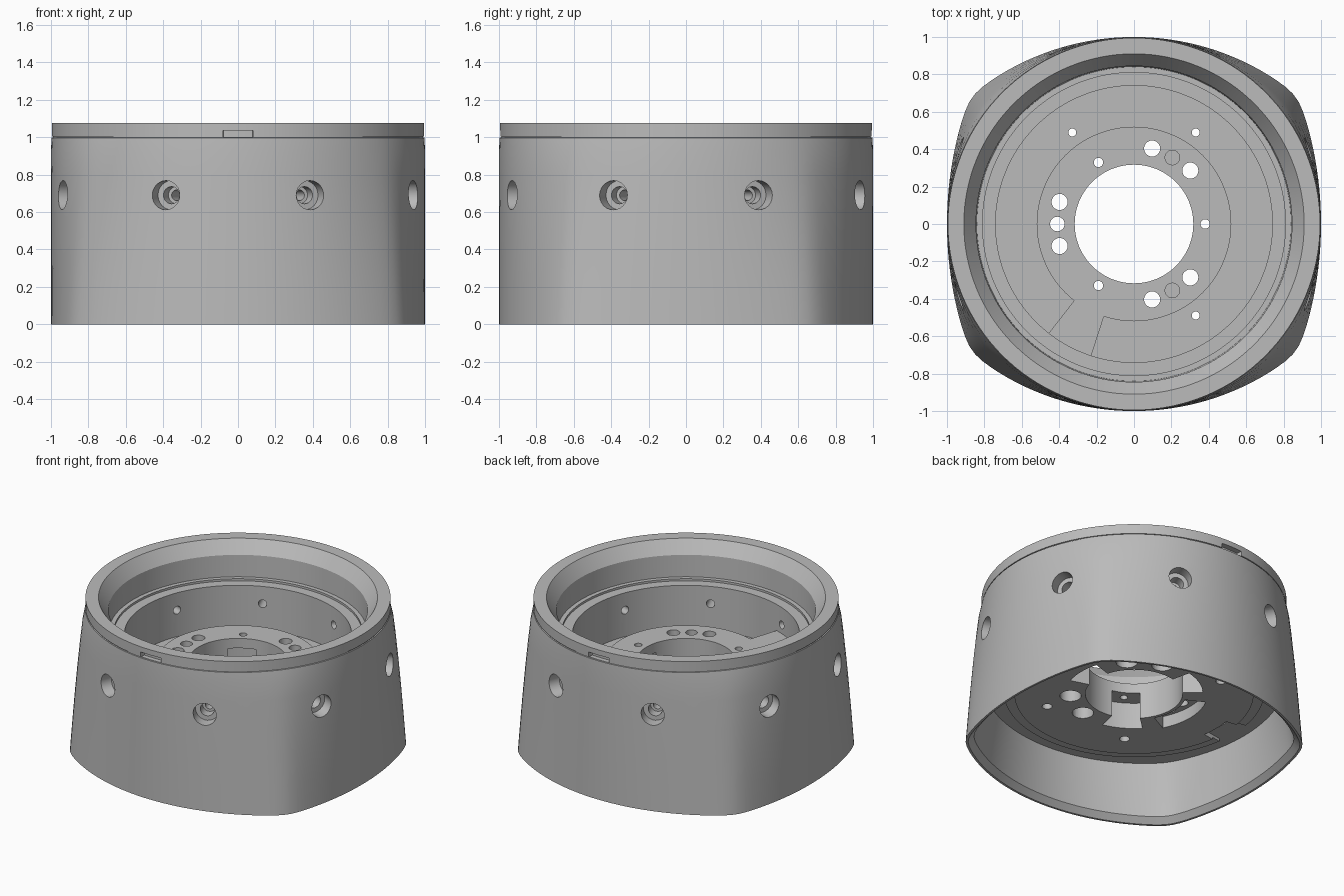
import bpy, bmesh, math
from mathutils import Matrix, Vector

if "Cube" in bpy.data.objects:
    bpy.data.objects.remove(bpy.data.objects["Cube"])

grey = bpy.data.materials.new("plain_grey")
grey.use_nodes = True
GREY = (0.5, 0.5, 0.5, 1)
grey.diffuse_color = GREY
grey.node_tree.nodes["Principled BSDF"].inputs["Base Color"].default_value = GREY

SEGMENTS = 128


def make_object(name, bm):
    bmesh.ops.recalc_face_normals(bm, faces=bm.faces[:])
    mesh = bpy.data.meshes.new(name)
    bm.to_mesh(mesh)
    bm.free()
    mesh.materials.append(grey)
    obj = bpy.data.objects.new(name, mesh)
    bpy.context.collection.objects.link(obj)
    return obj


def select(obj):
    bpy.ops.object.select_all(action="DESELECT")
    obj.select_set(True)
    bpy.context.view_layer.objects.active = obj


def arc_reach(radius, along):
    """Distance from the centre to a large arc that passes through 1 on its axis."""
    offset = radius - 1
    return math.sqrt(radius ** 2 - offset ** 2 * (1 - along ** 2)) - offset * along


def skirt_shape(angle):
    """Outline of four bowed sides with rounded corners."""
    side = arc_reach(1.95, abs(math.cos(angle)))
    front = arc_reach(1.37, abs(math.sin(angle)))
    p = 60
    return (side ** -p + front ** -p) ** (-1 / p)


def ring_solid(name, profile):
    """Closed ring from (radius, z, amount of skirt shape) points."""
    bm = bmesh.new()
    columns = []
    for i in range(SEGMENTS):
        a = math.tau * i / SEGMENTS
        column = []
        for r, z, amount in profile:
            rr = r * (1 + (skirt_shape(a) - 1) * amount)
            column.append(bm.verts.new((rr * math.cos(a), rr * math.sin(a), z)))
        columns.append(column)
    count = len(profile)
    for i in range(SEGMENTS):
        left, right = columns[i], columns[(i + 1) % SEGMENTS]
        for j in range(count):
            k = (j + 1) % count
            bm.faces.new((left[j], right[j], right[k], left[k]))
    return make_object(name, bm)


def add_cylinder(bm, start, end, radius):
    start, end = Vector(start), Vector(end)
    axis = end - start
    turn = axis.to_track_quat("Z", "Y").to_matrix().to_4x4()
    bmesh.ops.create_cone(bm, cap_ends=True, segments=24, radius1=radius,
                          radius2=radius, depth=axis.length,
                          matrix=Matrix.Translation((start + end) / 2) @ turn)


def add_sector(bm, inner, outer, middle, half, z0, z1):
    """Arc-shaped block, angles in degrees."""
    steps = 10
    outline = []
    for radius, direction in ((inner, 1), (outer, -1)):
        for i in range(steps + 1):
            a = math.radians(middle + direction * half * (2 * i / steps - 1))
            outline.append((radius * math.cos(a), radius * math.sin(a)))
    low = [bm.verts.new((x, y, z0)) for x, y in outline]
    high = [bm.verts.new((x, y, z1)) for x, y in outline]
    bm.faces.new(low)
    bm.faces.new(high)
    for i in range(len(low)):
        k = (i + 1) % len(low)
        bm.faces.new((low[i], low[k], high[k], high[i]))


def cut(target, bm):
    cutter = make_object("cutter", bm)
    cutter.hide_render = True
    mod = target.modifiers.new("cut", "BOOLEAN")
    mod.operation = "DIFFERENCE"
    mod.solver = "EXACT"
    mod.object = cutter
    select(target)
    bpy.ops.object.modifier_apply(modifier=mod.name)
    bpy.data.objects.remove(cutter)


def polar(radius, degrees, z):
    a = math.radians(degrees)
    return (radius * math.cos(a), radius * math.sin(a), z)


# Housing: round lip on top, four-sided skirt below
outside = [(1.0, z, (1 - z) ** 0.75) for z in (0, 0.2, 0.4, 0.6, 0.8, 0.92)]
lip = [(0.997, 0.997, 0), (0.989, 0.998, 0), (0.989, 1.004, 0),
       (0.995, 1.005, 0), (0.995, 1.075, 0), (0.91, 1.075, 0)]
inside = [(0.845, 0.985, 0), (0.84, 0.83, 0), (0.81, 0.83, 0), (0.81, 0.815, 0),
          (0.74, 0.815, 0), (0.74, 0.405, 0), (0.94, 0.405, 0.4),
          (0.95, 0.2, 0.75), (0.95, 0.04, 1), (0.985, 0, 1)]
housing = ring_solid("housing", outside + lip + inside)

# Stepped radial screw holes, eight around the wall
for radius, depth in ((0.078, 0.93), (0.046, 0.86), (0.028, 0.70)):
    bm = bmesh.new()
    for i in range(8):
        angle = 22.5 + 45 * i
        add_cylinder(bm, polar(depth, angle, 0.69), polar(1.2, angle, 0.69), radius)
    cut(housing, bm)

# Small slots under the lip, front and back
bm = bmesh.new()
for angle in (90, 270):
    add_sector(bm, 0.955, 1.05, angle, 4.7, 1.001, 1.037)
cut(housing, bm)

# Mounting plate: floor, raised hub ring and centre bore
plate = ring_solid("mounting_plate", [
    (0.317, 0.63, 0), (0.52, 0.63, 0), (0.52, 0.50, 0), (0.76, 0.50, 0),
    (0.76, 0.43, 0), (0.85, 0.43, 0), (0.85, 0.385, 0), (0.78, 0.385, 0),
    (0.78, 0.37, 0), (0.317, 0.37, 0)])

# Pockets in the underside
bm = bmesh.new()
for angle in (0, 120, 240):
    add_sector(bm, 0.25, 0.45, angle, 17, 0.3, 0.56)
add_sector(bm, 0.34, 0.48, 180, 27, 0.3, 0.455)
add_sector(bm, 0.70, 0.90, 180, 9, 0.3, 0.41)
cut(plate, bm)

# Through holes: three groups plus small screw holes
bm = bmesh.new()
for group in (60, 180, 300):
    for offset in (-16.5, 16.5):
        add_cylinder(bm, polar(0.415, group + offset, 0.3),
                     polar(0.415, group + offset, 0.7), 0.043)
    floor = 0.3 if group == 180 else 0.52
    add_cylinder(bm, polar(0.41, group, floor), polar(0.41, group, 0.7), 0.039)
for angle in (0, 120, 240):
    add_cylinder(bm, polar(0.38, angle, 0.3), polar(0.38, angle, 0.7), 0.025)
for angle in (56, 124, 236, 304):
    add_cylinder(bm, polar(0.59, angle, 0.3), polar(0.59, angle, 0.7), 0.021)
cut(plate, bm)

# Wide counterbores from below
bm = bmesh.new()
for group in (60, 300):
    for offset in (-16.5, 16.5):
        add_cylinder(bm, polar(0.415, group + offset, 0.3),
                     polar(0.415, group + offset, 0.48), 0.07)
for angle in (56, 124, 236, 304):
    add_cylinder(bm, polar(0.59, angle, 0.3), polar(0.59, angle, 0.41), 0.033)
cut(plate, bm)

# Raised locating tab between hub ring and wall
bm = bmesh.new()
add_sector(bm, 0.515, 0.745, 242, 10, 0.49, 0.627)
tab = make_object("locating_tab", bm)

for obj in (housing, plate, tab):
    select(obj)
    bpy.ops.object.shade_smooth_by_angle(angle=math.radians(28))
